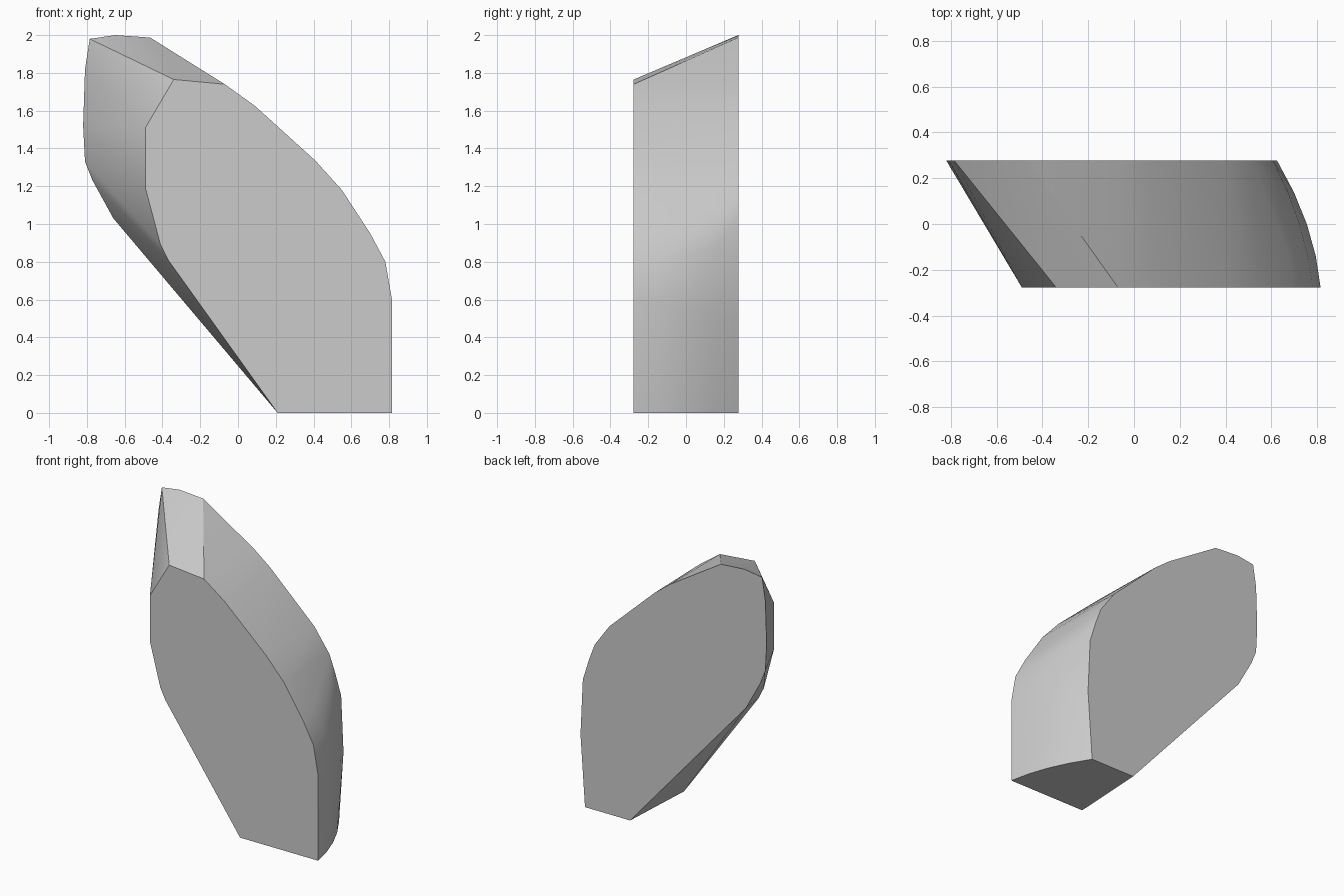
import bpy
import bmesh
import math

if "Cube" in bpy.data.objects:
    bpy.data.objects.remove(bpy.data.objects["Cube"], do_unlink=True)

HALF = 0.277  # half thickness of the slab

# Outlines (x, z) of the flat front and back faces, split into left and right sides
front_left = [(0.21, 0), (-0.37, 0.81), (-0.41, 0.89), (-0.49, 1.19),
              (-0.49, 1.51), (-0.34, 1.765), (-0.07, 1.74), (0.09, 1.625), (0.2, 1.525)]
back_left = [(0.24, 0), (-0.66, 1.03), (-0.77, 1.23), (-0.81, 1.33), (-0.82, 1.52),
             (-0.81, 1.82), (-0.785, 1.98), (-0.65, 2.0), (-0.465, 1.987),
             (-0.07, 1.74), (0.05, 1.648), (0.25, 1.46)]
front_right = [(0.815, 0), (0.815, 0.6), (0.78, 0.8), (0.7, 0.95), (0.55, 1.18), (0.41, 1.335)]
back_right = [(0.59, 0), (0.625, 0.5), (0.607, 0.89), (0.56, 1.04), (0.515, 1.16), (0.4, 1.32)]
bulges = [0.035, 0.035, 0.03, 0.015, 0, 0]

bm = bmesh.new()
for outline, y in ((front_left + front_right, -HALF), (back_left + back_right, HALF)):
    for x, z in outline:
        bm.verts.new((x, y, z))

# Rounded right flank: bowed rows between the two faces
for (x0, z0), (x1, z1), bulge in zip(front_right, back_right, bulges):
    if bulge:
        for t in (-0.5, 0, 0.5):
            f = (t + 1) / 2
            x = x0 + (x1 - x0) * f + bulge * (1 - t * t)
            bm.verts.new((x, t * HALF, z0 + (z1 - z0) * f))

# Wrap the points in a closed skin and merge flat areas
hull = bmesh.ops.convex_hull(bm, input=bm.verts[:])
spare = {v for v in hull["geom_interior"] + hull["geom_unused"] if isinstance(v, bmesh.types.BMVert)}
bmesh.ops.delete(bm, geom=list(spare), context='VERTS')
bmesh.ops.dissolve_limit(bm, angle_limit=math.radians(0.5), verts=bm.verts[:], edges=bm.edges[:])
bmesh.ops.recalc_face_normals(bm, faces=bm.faces[:])

mesh = bpy.data.meshes.new("stone_slab")
bm.to_mesh(mesh)
bm.free()
slab = bpy.data.objects.new("stone_slab", mesh)
bpy.context.collection.objects.link(slab)

# Plain grey stone
grey = bpy.data.materials.new("stone_grey")
grey.use_nodes = True
colour = (0.6, 0.6, 0.6, 1)
grey.diffuse_color = colour
grey.node_tree.nodes["Principled BSDF"].inputs["Base Color"].default_value = colour
mesh.materials.append(grey)

# Smooth rim with crisp face borders
bpy.ops.object.select_all(action='DESELECT')
slab.select_set(True)
bpy.context.view_layer.objects.active = slab
bpy.ops.object.shade_smooth_by_angle(angle=math.radians(30))
